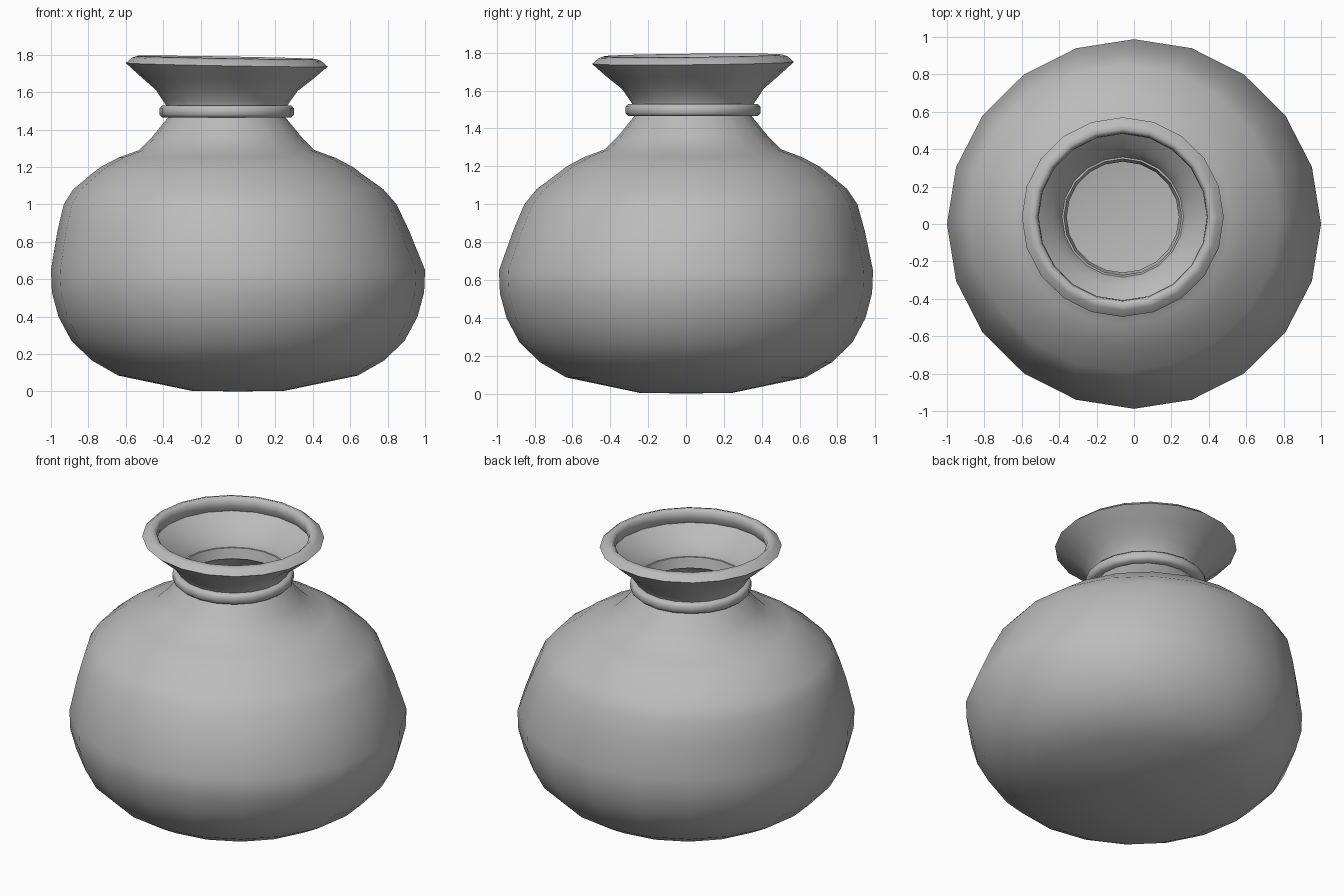
import bpy
import bmesh
from math import cos, sin, tau, radians

SIDES = 20

cube = bpy.data.objects.get("Cube")
if cube:
    bpy.data.objects.remove(cube, do_unlink=True)

clay = bpy.data.materials.new("grey clay")
clay.use_nodes = True
colour = (0.5, 0.5, 0.5, 1)
clay.diffuse_color = colour
clay.node_tree.nodes["Principled BSDF"].inputs["Base Color"].default_value = colour


def clamp(value):
    return max(0.0, min(1.0, value))


def ring_point(radius, height, index):
    """Point on a ring; the upper part of the pot leans off centre and the rim tips slightly."""
    angle = tau * index / SIDES
    lean = clamp((height - 0.65) / 0.5)
    tip = clamp((height - 1.55) / 0.15)
    x = radius * cos(angle) - 0.06 * lean
    y = 0.988 * radius * sin(angle) + 0.037 * lean
    return x, y, height + tip * (0.01 * y - 0.018 * x)


def lathe(name, profile, closed=False, base=False):
    """Sweep a (radius, height) profile around the pot's leaning axis."""
    bm = bmesh.new()
    rings = [[bm.verts.new(ring_point(r, z, i)) for i in range(SIDES)]
             for r, z in profile]
    pairs = list(zip(rings, rings[1:]))
    if closed:
        pairs.append((rings[-1], rings[0]))
    for low, high in pairs:
        for i in range(SIDES):
            j = (i + 1) % SIDES
            bm.faces.new((low[i], low[j], high[j], high[i]))
    if base:
        centre = bm.verts.new((0, 0, 0))
        for i in range(SIDES):
            bm.faces.new((centre, rings[0][(i + 1) % SIDES], rings[0][i]))
    mesh = bpy.data.meshes.new(name)
    bm.to_mesh(mesh)
    bm.free()
    mesh.materials.append(clay)
    obj = bpy.data.objects.new(name, mesh)
    bpy.context.collection.objects.link(obj)
    bpy.ops.object.select_all(action="DESELECT")
    obj.select_set(True)
    bpy.context.view_layer.objects.active = obj
    bpy.ops.object.shade_smooth_by_angle(angle=radians(70))
    return obj


# Round belly with a low ridge at the shoulder, narrowing to the neck
belly = [(0.25, 0.004), (0.64, 0.085), (0.78, 0.165), (0.89, 0.27),
         (0.96, 0.4), (0.995, 0.53), (1.0, 0.65), (0.94, 0.86),
         (0.89, 1.0), (0.83, 1.08), (0.72, 1.165), (0.675, 1.2),
         (0.58, 1.25), (0.47, 1.29), (0.4, 1.36), (0.31, 1.47)]
lathe("pot_body", belly, base=True)

# Flared neck ending in a lip that rolls inward onto the wall
neck = [(0.31, 1.47), (0.325, 1.53), (0.345, 1.56), (0.38, 1.61),
        (0.46, 1.675), (0.54, 1.745), (0.505, 1.775), (0.475, 1.785),
        (0.455, 1.765), (0.45, 1.73), (0.47, 1.69)]
lathe("neck_and_lip", neck)

# Rounded band around the neck
band = [(0.3, 1.465), (0.345, 1.465), (0.36, 1.48), (0.36, 1.515),
        (0.345, 1.53), (0.315, 1.53)]
lathe("neck_band", band, closed=True)
